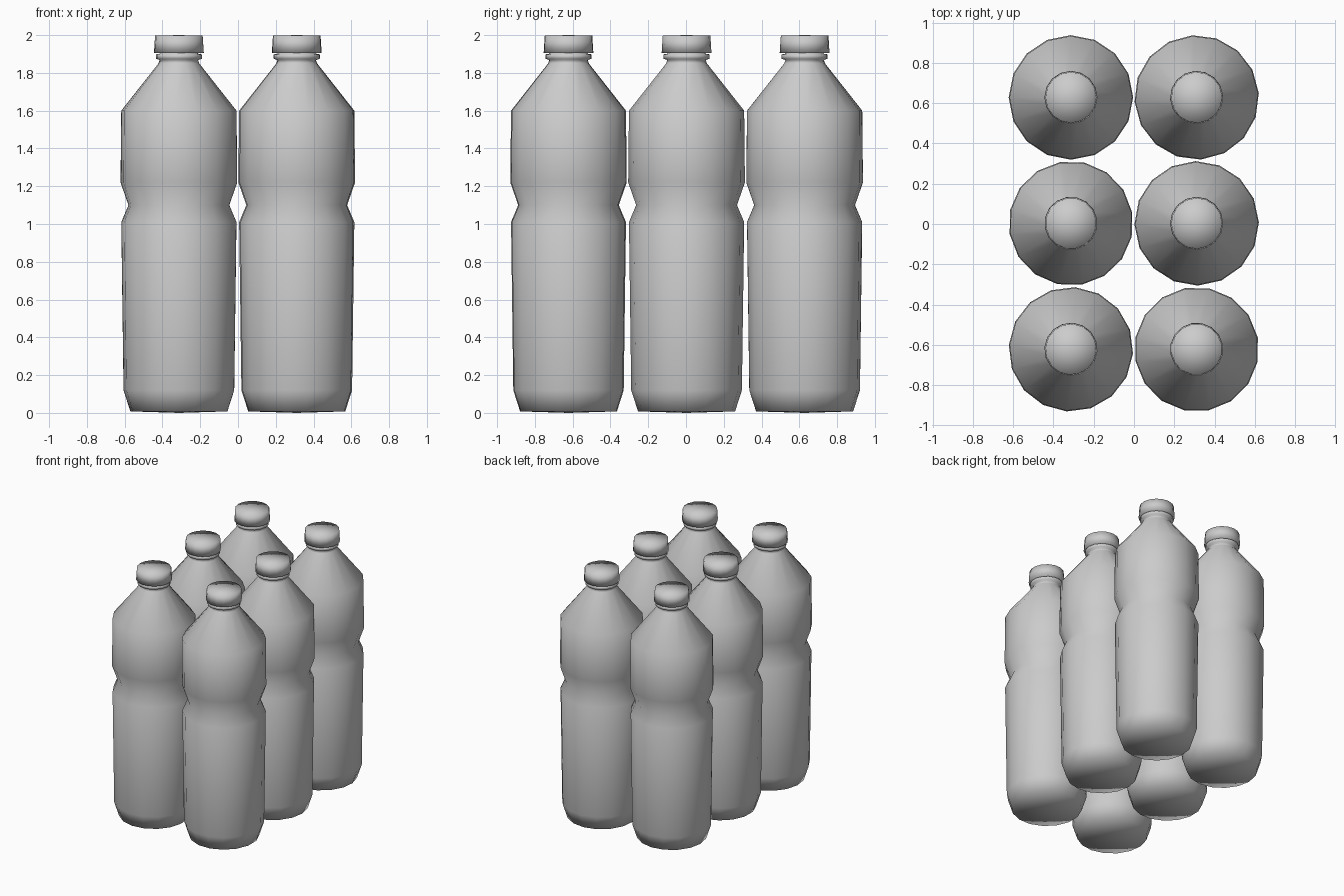
import bpy
import bmesh
from math import radians, tau

SIDES = 16

cube = bpy.data.objects.get("Cube")
if cube:
    bpy.data.objects.remove(cube, do_unlink=True)

# Single grey plastic
grey = bpy.data.materials.new("grey_plastic")
grey.use_nodes = True
grey.diffuse_color = (0.6, 0.6, 0.6, 1)
grey.node_tree.nodes["Principled BSDF"].inputs["Base Color"].default_value = (0.6, 0.6, 0.6, 1)


def lathe(name, profile):
    """Turn a (radius, height) profile around z into a smooth closed mesh."""
    bm = bmesh.new()
    verts = [bm.verts.new((r, 0, z)) for r, z in profile]
    edges = [bm.edges.new(pair) for pair in zip(verts, verts[1:])]
    bmesh.ops.spin(bm, geom=verts + edges, cent=(0, 0, 0), axis=(0, 0, 1),
                   angle=tau, steps=SIDES)
    bmesh.ops.remove_doubles(bm, verts=bm.verts, dist=0.0005)
    bmesh.ops.recalc_face_normals(bm, faces=bm.faces)
    for face in bm.faces:
        face.smooth = True
    mesh = bpy.data.meshes.new(name)
    bm.to_mesh(mesh)
    bm.free()
    mesh.materials.append(grey)
    return mesh


# Body: base, chamfer, pinched waist, shoulder, neck and collar
body = lathe("bottle_body", [
    (0, 0.0), (0.257, 0.008), (0.293, 0.12), (0.305, 1.01), (0.267, 1.1),
    (0.309, 1.22), (0.305, 1.6), (0.108, 1.85), (0.102, 1.868),
    (0.122, 1.875), (0.122, 1.898), (0.1, 1.902), (0.1, 1.93), (0, 1.93)])

# Screw cap, slightly tapered
cap = lathe("bottle_cap", [(0, 1.905), (0.132, 1.905), (0.126, 1.997), (0, 2.0)])

# Two columns by three rows, each bottle turned a little differently
columns = {"right": -0.313, "left": 0.311}
rows = {"front": -0.622, "middle": 0.003, "back": 0.628}
turns = iter((-4, 11, 10, 1, 0, 4))
for row, y in rows.items():
    for side, x in columns.items():
        turn = radians(next(turns))
        for part, mesh in (("bottle", body), ("cap", cap)):
            obj = bpy.data.objects.new(f"{row}_{side}_{part}", mesh)
            obj.location = (x, y, 0)
            obj.rotation_euler.z = turn
            bpy.context.collection.objects.link(obj)
